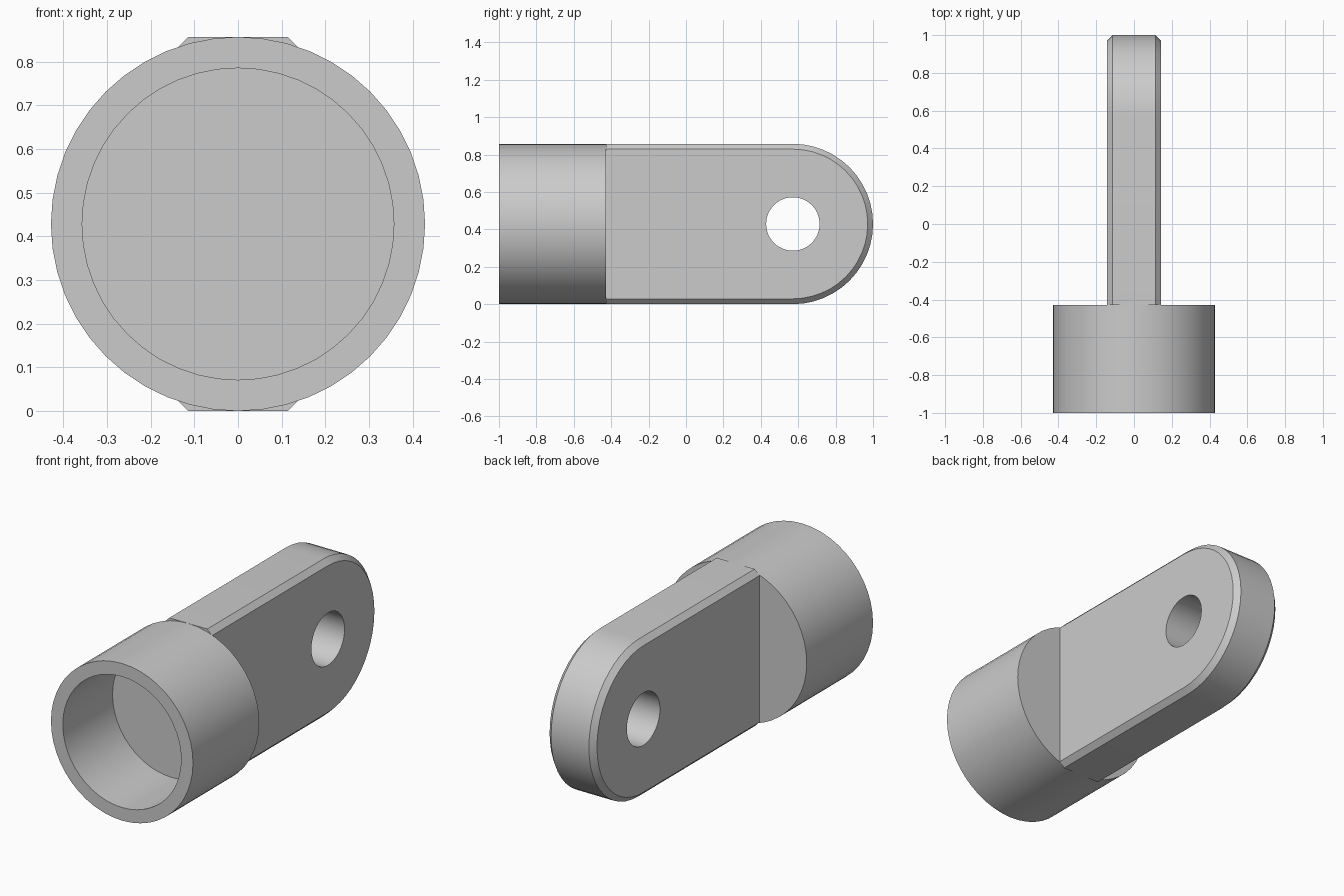
import bpy
import bmesh
from math import sin, cos, pi, radians
from mathutils import Matrix, Vector

if "Cube" in bpy.data.objects:
    bpy.data.objects.remove(bpy.data.objects["Cube"], do_unlink=True)

U = 1 / 7                 # design unit
R = 3 * U                 # outer radius, also the height of the axis
BORE = 2.5 * U            # bore radius
BACK = -3 * U             # rear face of the socket
EYE_Y = 4 * U             # centre of the rounded end and its hole
HALF = U                  # half thickness of the tongue
CHAMFER = 0.2 * U
SEGMENTS = 48

grey = bpy.data.materials.new("plain grey")
grey.use_nodes = True
grey.diffuse_color = (0.6, 0.6, 0.6, 1)
grey.node_tree.nodes["Principled BSDF"].inputs["Base Color"].default_value = grey.diffuse_color


def add_object(name, bm):
    bmesh.ops.remove_doubles(bm, verts=bm.verts, dist=1e-5)
    bmesh.ops.recalc_face_normals(bm, faces=bm.faces)
    mesh = bpy.data.meshes.new(name)
    bm.to_mesh(mesh)
    bm.free()
    mesh.materials.append(grey)
    obj = bpy.data.objects.new(name, mesh)
    bpy.context.collection.objects.link(obj)
    return obj


def activate(obj):
    bpy.ops.object.select_all(action='DESELECT')
    obj.select_set(True)
    bpy.context.view_layer.objects.active = obj


# Socket: a (radius, y) profile turned about the lengthwise axis
profile = [(0, -4 * U), (BORE, -4 * U), (BORE, -1), (R, -1), (R, BACK), (0, BACK)]
bm = bmesh.new()
points = [bm.verts.new((0, y, R + r)) for r, y in profile]
edges = [bm.edges.new(pair) for pair in zip(points, points[1:])]
bmesh.ops.spin(bm, geom=points + edges, cent=(0, 0, R), axis=(0, 1, 0),
               angle=2 * pi, steps=SEGMENTS)
socket = add_object("socket", bm)


# Tongue: rounded outlines stacked across x, the outer ones inset as a chamfer
def outline(bm, x, radius):
    steps = SEGMENTS // 2
    arc = [(EYE_Y + radius * cos(a), R + radius * sin(a))
           for a in (-pi / 2 + pi * i / steps for i in range(steps + 1))]
    path = [(BACK, R - radius)] + arc + [(BACK, R + radius)]
    return [bm.verts.new((x, y, z)) for y, z in path]


bm = bmesh.new()
rings = [outline(bm, x, r) for x, r in ((-HALF, R - CHAMFER), (CHAMFER - HALF, R),
                                        (HALF - CHAMFER, R), (HALF, R - CHAMFER))]
for a, b in zip(rings, rings[1:]):
    for i in range(len(a) - 1):
        bm.faces.new((a[i], a[i + 1], b[i + 1], b[i]))
bm.faces.new(rings[0])
bm.faces.new(rings[-1])
bm.faces.new([ring[0] for ring in rings] + [ring[-1] for ring in reversed(rings)])
tongue = add_object("tongue", bm)

# Pin hole cut through the tongue
bm = bmesh.new()
place = Matrix.Translation(Vector((0, EYE_Y, R))) @ Matrix.Rotation(pi / 2, 4, 'Y')
bmesh.ops.create_cone(bm, cap_ends=True, segments=SEGMENTS, radius1=U, radius2=U,
                      depth=4 * HALF, matrix=place)
cutter = add_object("pin_hole_cutter", bm)
cutter.hide_render = True
activate(tongue)
cut = tongue.modifiers.new("pin hole", 'BOOLEAN')
cut.operation = 'DIFFERENCE'
cut.solver = 'EXACT'
cut.object = cutter
bpy.ops.object.modifier_apply(modifier=cut.name)
bpy.data.objects.remove(cutter, do_unlink=True)

# Smooth the round surfaces and keep the edges crisp
for obj in (socket, tongue):
    activate(obj)
    bpy.ops.object.shade_smooth_by_angle(angle=radians(30))
